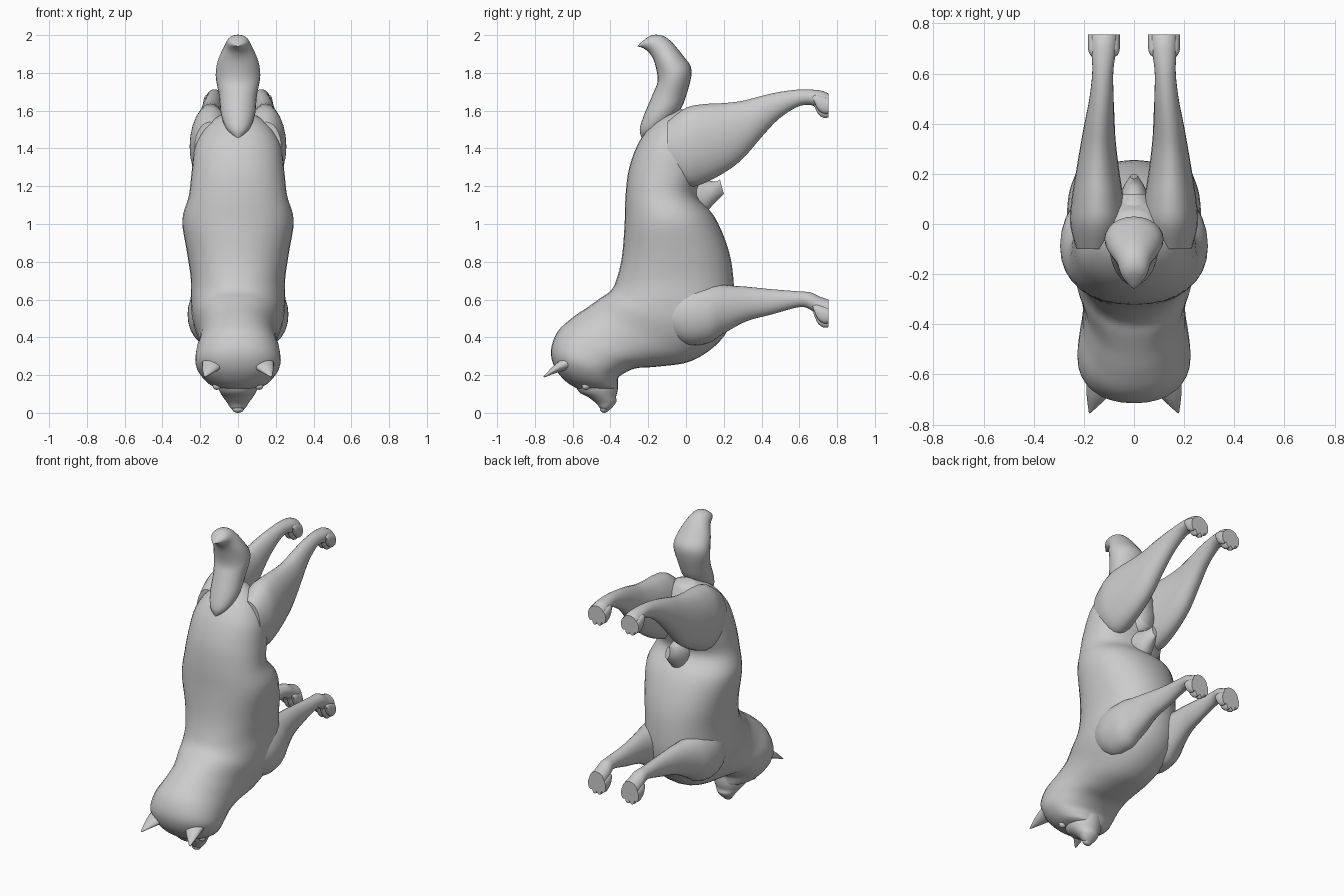
import bpy, bmesh, math
from mathutils import Vector


def spline(p0, p1, p2, p3, t):
    # Catmull-Rom blend of two neighbouring sections
    return [0.5 * (2 * b + (c - a) * t + (2 * a - 5 * b + 4 * c - d) * t * t
                   + (3 * b - a - 3 * c + d) * t ** 3) for a, b, c, d in zip(p0, p1, p2, p3)]


def loft(name, sections, sides=32, steps=4, power=2.0, mirror=False):
    """Sections: y, z of one edge, y, z of the other edge, half width, x centre."""
    s = [list(q) + [0.0] * (6 - len(q)) for q in sections]
    rows = []
    for i in range(len(s) - 1):
        for k in range(steps):
            rows.append(spline(s[max(i - 1, 0)], s[i], s[i + 1], s[min(i + 2, len(s) - 1)], k / steps))
    rows.append(s[-1])
    bm = bmesh.new()
    rings = []
    for ay, az, by, bz, hw, cx in rows:
        mid = Vector((cx, (ay + by) / 2, (az + bz) / 2))
        half = Vector((0, (ay - by) / 2, (az - bz) / 2))
        ring = []
        for j in range(sides):
            c, q = math.cos(math.tau * j / sides), math.sin(math.tau * j / sides)
            c = math.copysign(abs(c) ** (2 / power), c)
            q = math.copysign(abs(q) ** (2 / power), q)
            ring.append(bm.verts.new(mid + half * c + Vector((max(hw, 0.001) * q, 0, 0))))
        rings.append(ring)
    for r0, r1 in zip(rings, rings[1:]):
        for j in range(sides):
            k = (j + 1) % sides
            bm.faces.new((r0[j], r0[k], r1[k], r1[j]))
    bm.faces.new(rings[0])
    bm.faces.new(rings[-1])
    return finish(name, bm, mirror)


def ball(name, loc, size, mirror=False):
    bm = bmesh.new()
    bmesh.ops.create_uvsphere(bm, u_segments=16, v_segments=10, radius=1)
    for v in bm.verts:
        v.co = Vector([v.co[i] * size[i] + loc[i] for i in range(3)])
    return finish(name, bm, mirror)


def finish(name, bm, mirror):
    bmesh.ops.recalc_face_normals(bm, faces=bm.faces)
    me = bpy.data.meshes.new(name)
    bm.to_mesh(me)
    bm.free()
    ob = bpy.data.objects.new(name, me)
    bpy.context.collection.objects.link(ob)
    if mirror:
        ob.modifiers.new("Mirror", "MIRROR").use_mirror_merge = False
    bpy.ops.object.select_all(action='DESELECT')
    ob.select_set(True)
    bpy.context.view_layer.objects.active = ob
    bpy.ops.object.shade_smooth_by_angle(angle=math.radians(50))
    return ob


# Torso, neck and skull in one sweep: back edge, belly edge, half width
loft("body", [
    (-0.03, 1.61, 0.05, 1.58, 0.05), (-0.14, 1.56, 0.10, 1.48, 0.16),
    (-0.24, 1.45, 0.11, 1.38, 0.225), (-0.30, 1.30, 0.09, 1.26, 0.245),
    (-0.32, 1.15, 0.06, 1.15, 0.26), (-0.325, 1.00, 0.15, 1.04, 0.295),
    (-0.34, 0.82, 0.22, 0.88, 0.27), (-0.37, 0.70, 0.25, 0.72, 0.25),
    (-0.40, 0.645, 0.25, 0.52, 0.25), (-0.45, 0.61, 0.18, 0.38, 0.24),
    (-0.52, 0.56, 0.03, 0.275, 0.21), (-0.60, 0.505, -0.15, 0.245, 0.205),
    (-0.68, 0.43, -0.27, 0.235, 0.22), (-0.715, 0.33, -0.35, 0.195, 0.225),
    (-0.695, 0.24, -0.365, 0.16, 0.195), (-0.64, 0.17, -0.37, 0.13, 0.145),
    (-0.58, 0.13, -0.40, 0.12, 0.08)], power=2.2)

# Muzzle and nose
loft("muzzle", [
    (-0.60, 0.17, -0.36, 0.20, 0.12), (-0.565, 0.11, -0.36, 0.13, 0.10),
    (-0.52, 0.085, -0.37, 0.085, 0.08), (-0.475, 0.05, -0.368, 0.06, 0.058),
    (-0.455, 0.025, -0.39, 0.03, 0.04), (-0.438, 0.006, -0.415, 0.008, 0.012)], sides=24)
ball("nose", (0, -0.432, 0.022), (0.032, 0.024, 0.022))
ball("eye", (0.112, -0.53, 0.142), (0.022, 0.022, 0.02), True)

# Ears
loft("ear", [
    (-0.585, 0.335, -0.565, 0.22, 0.07, 0.12), (-0.645, 0.295, -0.63, 0.225, 0.062, 0.128),
    (-0.70, 0.25, -0.685, 0.212, 0.04, 0.148), (-0.755, 0.192, -0.75, 0.188, 0.004, 0.176)],
    sides=20, mirror=True)

# Front legs with shoulder
loft("front_leg", [
    (-0.12, 0.62, -0.10, 0.42, 0.08, 0.15), (0.0, 0.68, 0.0, 0.36, 0.115, 0.15),
    (0.12, 0.685, 0.12, 0.37, 0.11, 0.15), (0.22, 0.675, 0.20, 0.42, 0.085, 0.145),
    (0.32, 0.668, 0.32, 0.485, 0.062, 0.135), (0.45, 0.655, 0.45, 0.52, 0.048, 0.127),
    (0.60, 0.643, 0.60, 0.56, 0.04, 0.125), (0.66, 0.638, 0.66, 0.545, 0.046, 0.122),
    (0.71, 0.615, 0.70, 0.51, 0.052, 0.12), (0.755, 0.60, 0.755, 0.48, 0.056, 0.12)],
    sides=24, mirror=True)

# Hind legs with thigh
loft("hind_leg", [
    (-0.10, 1.54, -0.10, 1.26, 0.08, 0.15), (0.0, 1.615, 0.0, 1.20, 0.11, 0.145),
    (0.10, 1.635, 0.08, 1.21, 0.105, 0.145), (0.20, 1.64, 0.20, 1.27, 0.088, 0.145),
    (0.30, 1.652, 0.30, 1.345, 0.073, 0.143), (0.40, 1.678, 0.40, 1.46, 0.06, 0.138),
    (0.50, 1.70, 0.49, 1.555, 0.049, 0.13), (0.60, 1.712, 0.59, 1.62, 0.042, 0.125),
    (0.67, 1.711, 0.66, 1.63, 0.046, 0.122), (0.72, 1.705, 0.705, 1.605, 0.052, 0.12),
    (0.755, 1.69, 0.755, 1.58, 0.056, 0.12)], sides=24, mirror=True)

# Toes, flat on the sole
for leg, dz in (("front", 0.0), ("hind", 1.11)):
    for n, (dx, back) in enumerate(((-0.045, 0.022), (-0.016, 0.0), (0.016, 0.0), (0.045, 0.022))):
        z = 0.452 + back + dz
        loft(f"{leg}_toe_{n + 1}", [
            (0.67, z + 0.09, 0.68, z + 0.06, 0.01, 0.12 + dx),
            (0.69, z + 0.10, 0.70, z + 0.02, 0.018, 0.12 + dx),
            (0.73, z + 0.09, 0.73, z, 0.02, 0.12 + dx),
            (0.755, z + 0.08, 0.755, z + 0.002, 0.019, 0.12 + dx)], sides=14, mirror=True)

# Bushy tail
loft("tail", [
    (-0.235, 1.455, -0.20, 1.45, 0.01), (-0.245, 1.50, -0.12, 1.50, 0.06),
    (-0.225, 1.57, -0.04, 1.59, 0.09), (-0.175, 1.69, -0.002, 1.67, 0.10),
    (-0.15, 1.76, 0.03, 1.81, 0.118), (-0.165, 1.85, -0.015, 1.89, 0.105),
    (-0.19, 1.90, -0.10, 1.985, 0.07), (-0.225, 1.93, -0.18, 2.0, 0.05),
    (-0.257, 1.94, -0.245, 1.955, 0.01)], sides=24)

# Underside between the hind legs
loft("groin", [
    (0.02, 1.27, 0.02, 1.05, 0.07), (0.09, 1.24, 0.10, 1.06, 0.06),
    (0.15, 1.225, 0.15, 1.11, 0.042), (0.18, 1.235, 0.20, 1.16, 0.015)], sides=20)
loft("crotch", [
    (0.0, 1.56, 0.0, 1.22, 0.12), (0.07, 1.54, 0.07, 1.22, 0.10),
    (0.12, 1.50, 0.12, 1.26, 0.06)], sides=20)
